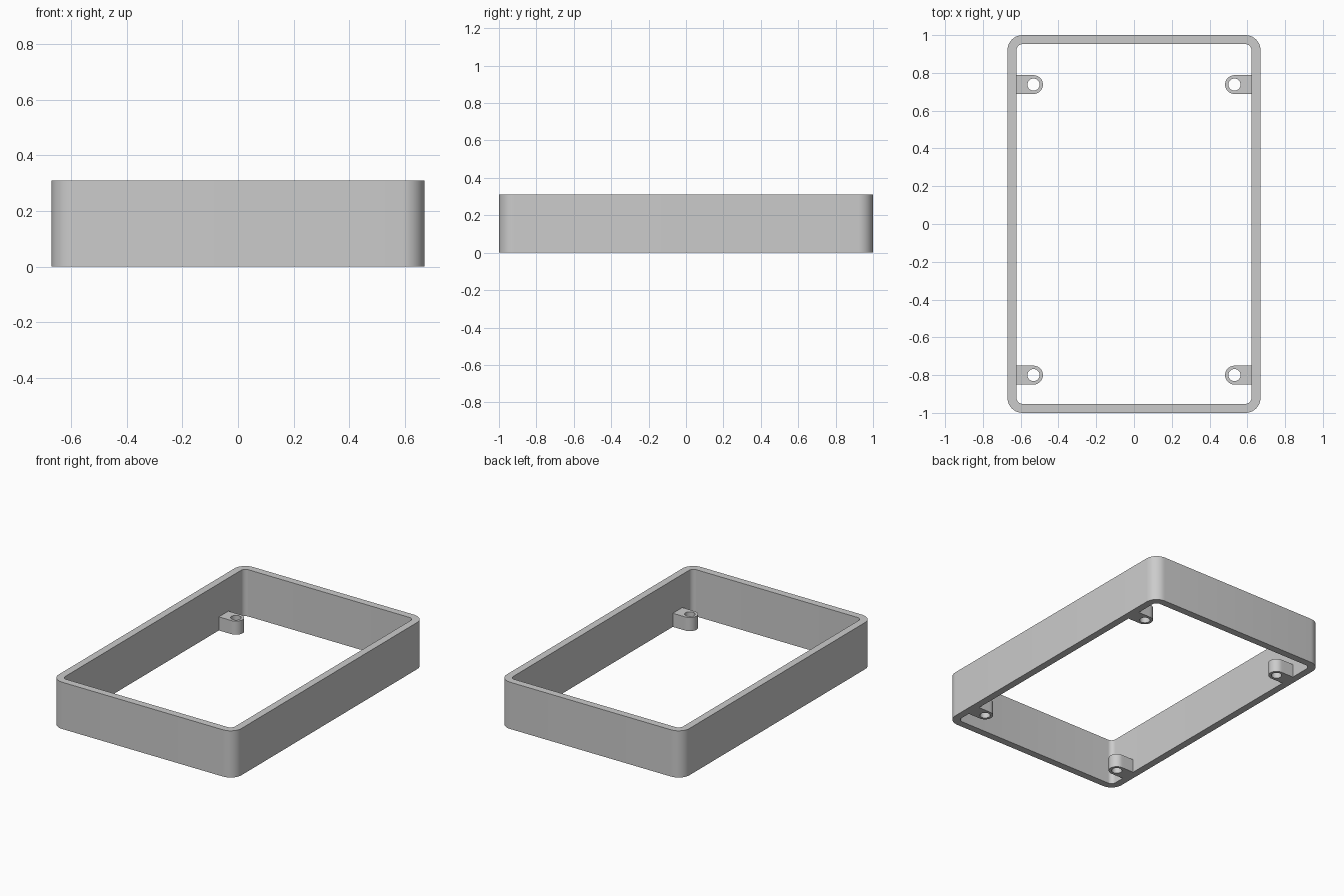
import bpy
import bmesh
from math import cos, sin, pi, radians

cube = bpy.data.objects.get("Cube")
if cube:
    bpy.data.objects.remove(cube, do_unlink=True)

GREY = (0.6, 0.6, 0.6, 1.0)
grey = bpy.data.materials.new("plain grey")
grey.use_nodes = True
grey.diffuse_color = GREY
grey.node_tree.nodes["Principled BSDF"].inputs["Base Color"].default_value = GREY

HALF_X, HALF_Y, HEIGHT = 0.67, 1.0, 0.31
WALL, CORNER = 0.048, 0.08
TAB_X, TAB_R, TAB_HEIGHT, HOLE_R = 0.532, 0.05, 0.09, 0.032


def rounded_rectangle(hx, hy, radius, steps=10):
    """Outline of a rectangle with rounded corners."""
    points = []
    corners = [(1, 1), (-1, 1), (-1, -1), (1, -1)]
    for i, (sx, sy) in enumerate(corners):
        for k in range(steps + 1):
            a = (i + k / steps) * pi / 2
            points.append((sx * (hx - radius) + radius * cos(a),
                           sy * (hy - radius) + radius * sin(a)))
    return points


def tab_outlines(cx, cy, side, steps=40):
    """Outline with one round end and one square end, and its hole."""
    reach = HALF_X - WALL - TAB_X
    outer, hole = [], []
    for k in range(steps):
        c, s = cos(2 * pi * k / steps), sin(2 * pi * k / steps)
        if c >= 0:
            x, y = TAB_R * c, TAB_R * s
        else:
            m = max(abs(c), abs(s))
            x, y = reach * c / m, TAB_R * s / m
        outer.append((cx - side * x, cy + y))
        hole.append((cx - side * HOLE_R * c, cy + HOLE_R * s))
    return outer, hole


def pierced_slab(name, outer, inner, height):
    """Solid between two matching outlines, open through the middle."""
    bm = bmesh.new()
    loops = [[bm.verts.new((x, y, z)) for x, y in outline]
             for outline, z in ((outer, 0), (outer, height), (inner, height), (inner, 0))]
    n = len(outer)
    for a, b in zip(loops, loops[1:] + loops[:1]):
        for i in range(n):
            j = (i + 1) % n
            bm.faces.new((a[i], a[j], b[j], b[i]))
    bmesh.ops.recalc_face_normals(bm, faces=bm.faces)
    mesh = bpy.data.meshes.new(name)
    bm.to_mesh(mesh)
    bm.free()
    mesh.materials.append(grey)
    obj = bpy.data.objects.new(name, mesh)
    bpy.context.collection.objects.link(obj)
    bpy.ops.object.select_all(action="DESELECT")
    obj.select_set(True)
    bpy.context.view_layer.objects.active = obj
    bpy.ops.object.shade_smooth_by_angle(angle=radians(30))
    return obj


# Rectangular wall with rounded corners
pierced_slab("frame_wall",
             rounded_rectangle(HALF_X, HALF_Y, CORNER),
             rounded_rectangle(HALF_X - WALL, HALF_Y - WALL, CORNER - WALL),
             HEIGHT)

# Four screw tabs on the long inner sides
for end, y in (("front", -0.8), ("back", 0.738)):
    for side_name, side in (("left", 1), ("right", -1)):
        outer, hole = tab_outlines(side * TAB_X, y, side)
        pierced_slab(f"{end}_{side_name}_screw_tab", outer, hole, TAB_HEIGHT)
